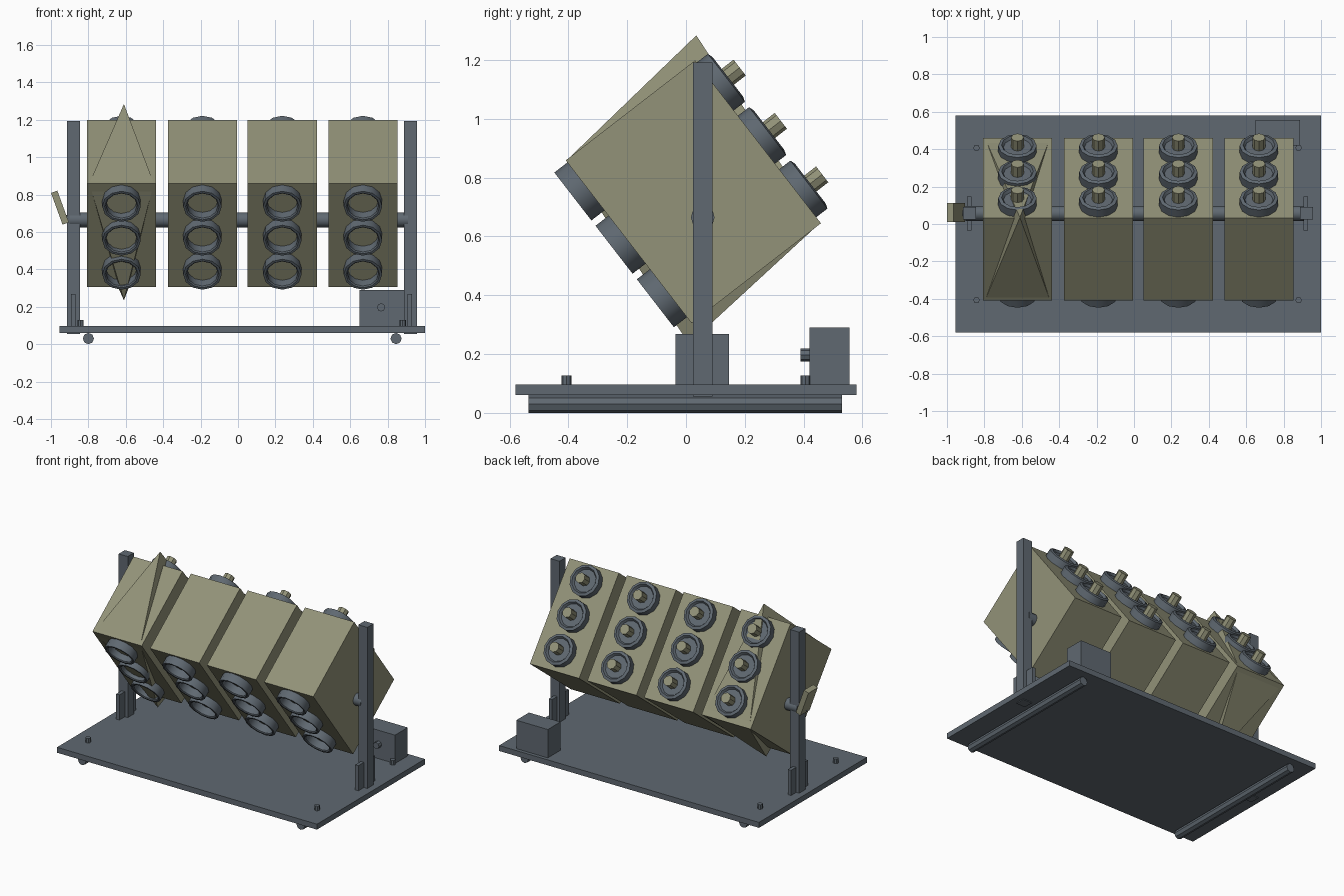
import bpy, bmesh, math
from mathutils import Matrix, Vector

if "Cube" in bpy.data.objects:
    bpy.data.objects.remove(bpy.data.objects["Cube"])


def material(name, rgb):
    m = bpy.data.materials.new(name)
    m.diffuse_color = (*rgb, 1)
    m.use_nodes = True
    m.node_tree.nodes["Principled BSDF"].inputs["Base Color"].default_value = m.diffuse_color
    return m


OLIVE = material("olive drab", (0.29, 0.29, 0.19))
GREY = material("blue grey steel", (0.115, 0.14, 0.165))


def finish(name, bm, mat, smooth=False):
    bmesh.ops.recalc_face_normals(bm, faces=bm.faces)
    me = bpy.data.meshes.new(name)
    bm.to_mesh(me)
    bm.free()
    me.materials.append(mat)
    ob = bpy.data.objects.new(name, me)
    bpy.context.collection.objects.link(ob)
    if smooth:
        bpy.ops.object.select_all(action='DESELECT')
        ob.select_set(True)
        bpy.context.view_layer.objects.active = ob
        bpy.ops.object.shade_smooth_by_angle(angle=math.radians(35))
    return ob


def box(name, size, centre, mat, rot=Matrix()):
    bm = bmesh.new()
    m = Matrix.Translation(centre) @ rot @ Matrix.Diagonal((*size, 1))
    bmesh.ops.create_cube(bm, size=1, matrix=m)
    return finish(name, bm, mat)


def span(name, x, y, z, mat):
    """Box given by its limits on each axis."""
    return box(name, [b - a for a, b in (x, y, z)],
               [(a + b) / 2 for a, b in (x, y, z)], mat)


def rod(name, a, b, r, sides, mat):
    a, b = Vector(a), Vector(b)
    bm = bmesh.new()
    m = Matrix.Translation((a + b) / 2) @ (b - a).to_track_quat('Z', 'Y').to_matrix().to_4x4()
    bmesh.ops.create_cone(bm, cap_ends=True, segments=sides, radius1=r, radius2=r,
                          depth=(b - a).length, matrix=m)
    return finish(name, bm, mat, True)


def lathe(name, profile, origin, axis, sides, mat):
    """Closed (radius, height) profile turned about an axis."""
    m = Matrix.Translation(origin) @ axis.to_track_quat('Z', 'Y').to_matrix().to_4x4()
    bm = bmesh.new()
    rings = []
    for i in range(sides):
        t = 2 * math.pi * i / sides
        rings.append([bm.verts.new(m @ Vector((r * math.cos(t), r * math.sin(t), h)))
                      for r, h in profile])
    n = len(profile)
    for i in range(sides):
        p, q = rings[i], rings[(i + 1) % sides]
        for j in range(n):
            k = (j + 1) % n
            bm.faces.new((p[j], p[k], q[k], q[j]))
    return finish(name, bm, mat, True)


# Tilted frame of the launcher boxes
TILT = math.atan2(0.34, 0.44)
BACK = Vector((0, math.cos(TILT), math.sin(TILT)))
DOWN = Vector((0, math.sin(TILT), -math.cos(TILT)))
ROT = Matrix.Rotation(TILT, 4, 'X')
LENGTH, HEIGHT, WIDTH = 0.556, 0.70, 0.37
MID = Vector((0, 0.025, 0.752))

RIM = [(0.083, -0.01), (0.083, 0.05), (0.09, 0.056), (0.103, 0.056), (0.103, -0.01)]
CAP = [(0.03, -0.01), (0.03, 0.038), (0.075, 0.038), (0.085, 0.054), (0.103, 0.048), (0.103, -0.01)]

# Four launcher boxes, each with three front rims and three rear caps
for n, x in enumerate((-0.623, -0.19, 0.237, 0.668), 1):
    c = MID + Vector((x, 0, 0))
    box(f"launcher_box_{n}", (WIDTH, LENGTH, HEIGHT), c, OLIVE, ROT)
    for k, s in enumerate((0.112, 0.341, 0.571), 1):
        row = c + DOWN * (s - HEIGHT / 2)
        front, rear = row - BACK * LENGTH / 2, row + BACK * LENGTH / 2
        lathe(f"front_rim_{n}_{k}", RIM, front, -BACK, 12, GREY)
        lathe(f"rear_cap_{n}_{k}", CAP, rear, BACK, 12, GREY)
        rod(f"rear_knob_{n}_{k}", rear, rear + BACK * 0.105, 0.034, 8, OLIVE)

# Pointed wedge piercing the first box
bm = bmesh.new()
for p in ((-0.795, -0.405, 0.86), (-0.45, -0.405, 0.86),
          (-0.795, 0.455, 0.645), (-0.45, 0.455, 0.645),
          (-0.61, 0.035, 1.284), (-0.61, 0.01, 0.235)):
    bm.verts.new(p)
bmesh.ops.convex_hull(bm, input=bm.verts)
finish("pointed_wedge", bm, OLIVE)

# Axle, its thin ends and the crank lever
AY, AZ = 0.057, 0.665
rod("axle", (-0.90, AY, AZ), (0.91, AY, AZ), 0.04, 12, GREY)
rod("axle_pin", (-0.945, AY, AZ + 0.005), (0.945, AY, AZ + 0.005), 0.02, 8, GREY)
box("crank_lever", (0.036, 0.10, 0.18), (-0.952, 0.062, 0.73), OLIVE,
    Matrix.Rotation(math.radians(-20), 4, 'Y'))

# Base plate and the rails under it
span("base_plate", (-0.955, 1.0), (-0.58, 0.58), (0.06, 0.097), GREY)
for side, x in (("left", -0.80), ("right", 0.845)):
    rod(f"base_rail_{side}", (x, -0.535, 0.03), (x, 0.53, 0.03), 0.03, 8, GREY)

# Side posts with foot brackets
for side, x, bx in (("left", -0.88, -0.88), ("right", 0.922, 0.918)):
    span(f"post_{side}", (x - 0.034, x + 0.034), (0.024, 0.09), (0.055, 1.192), GREY)
    span(f"post_bracket_{side}", (bx - 0.012, bx + 0.012), (-0.035, 0.146), (0.09, 0.268), GREY)

# Corner bolts
for x in (-0.842, 0.88):
    for y in (-0.407, 0.407):
        rod("corner_bolt", (x, y, 0.08), (x, y, 0.128), 0.017, 8, GREY)

# Control box with its knob
span("control_box", (0.65, 0.887), (0.42, 0.556), (0.09, 0.29), GREY)
rod("control_knob", (0.765, 0.39, 0.197), (0.765, 0.43, 0.197), 0.022, 8, GREY)
